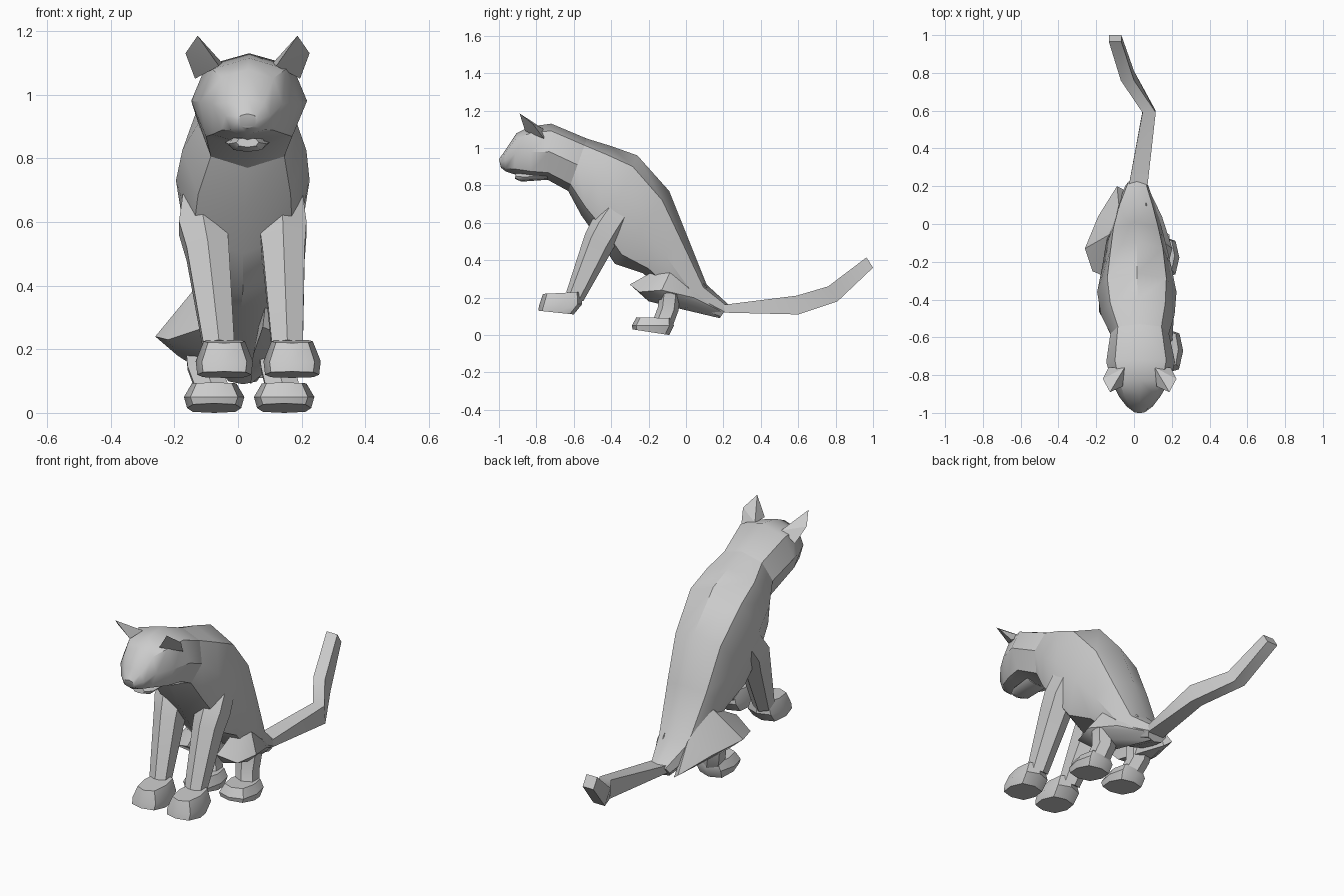
import bpy, bmesh
from math import sin, cos, pi, radians
from mathutils import Vector


def finish(name, bm, angle=40):
    bmesh.ops.recalc_face_normals(bm, faces=bm.faces)
    mesh = bpy.data.meshes.new(name)
    bm.to_mesh(mesh)
    bm.free()
    ob = bpy.data.objects.new(name, mesh)
    bpy.context.collection.objects.link(ob)
    bpy.ops.object.select_all(action='DESELECT')
    ob.select_set(True)
    bpy.context.view_layer.objects.active = ob
    bpy.ops.object.shade_smooth_by_angle(angle=radians(angle))
    return ob


def loft(name, rings, n=8, power=0.85, phase=0.0, angle=40):
    """Each ring: (y, z) of one end, (y, z) of the other, centre x, half width."""
    def shape(v):
        return 0.0 if abs(v) < 1e-6 else abs(v) ** power * (1 if v > 0 else -1)
    bm = bmesh.new()
    loops = []
    for a, b, cx, hw in rings:
        a, b = Vector((cx, *a)), Vector((cx, *b))
        mid, half = (a + b) / 2, (a - b) / 2
        loops.append([bm.verts.new(mid + half * shape(cos(t)) + Vector((hw * shape(sin(t)), 0, 0)))
                      for t in (phase + 2 * pi * i / n for i in range(n))])
    for p, q in zip(loops, loops[1:]):
        for i in range(n):
            j = (i + 1) % n
            bm.faces.new((p[i], p[j], q[j], q[i]))
    bm.faces.new(loops[0])
    bm.faces.new(loops[-1])
    return finish(name, bm, angle)


def hull(name, points, angle=35):
    bm = bmesh.new()
    for p in points:
        bm.verts.new(p)
    res = bmesh.ops.convex_hull(bm, input=bm.verts)
    bmesh.ops.delete(bm, geom=list({v for v in res["geom_interior"] if isinstance(v, bmesh.types.BMVert)}),
                     context='VERTS')
    return finish(name, bm, angle)


# torso from neck to rump
loft("torso", [
    ((-0.53, 1.05), (-0.63, 0.77), 0.03, 0.155),
    ((-0.40, 1.01), (-0.56, 0.64), 0.02, 0.195),
    ((-0.26, 0.96), (-0.46, 0.50), 0.015, 0.21),
    ((-0.09, 0.77), (-0.38, 0.38), 0.015, 0.185),
    ((0.01, 0.52), (-0.23, 0.33), 0.01, 0.16),
    ((0.11, 0.27), (-0.02, 0.15), 0.01, 0.12),
    ((0.23, 0.16), (0.18, 0.09), 0.015, 0.06)])

# head tapering to the muzzle
loft("head", [
    ((-0.53, 1.05), (-0.63, 0.77), 0.03, 0.155),
    ((-0.72, 1.13), (-0.74, 0.83), 0.035, 0.182),
    ((-0.83, 1.115), (-0.83, 0.84), 0.035, 0.155),
    ((-0.905, 1.08), (-0.92, 0.86), 0.03, 0.11),
    ((-0.965, 0.99), (-0.965, 0.875), 0.03, 0.07),
    ((-1.0, 0.94), (-0.99, 0.895), 0.03, 0.03)])
loft("chin", [
    ((-0.74, 0.87), (-0.74, 0.83), 0.03, 0.07),
    ((-0.86, 0.87), (-0.88, 0.82), 0.03, 0.06),
    ((-0.91, 0.865), (-0.915, 0.835), 0.03, 0.035)])

# ears
for side, s in (("left", -1), ("right", 1)):
    hull(side + "_ear", [(0.03 + s * x, y, z) for x, y, z in (
        (0.157, -0.89, 1.185), (0.195, -0.82, 1.13), (0.08, -0.76, 1.10),
        (0.09, -0.86, 1.09), (0.165, -0.76, 1.05))], 20)

# legs and paws: name, upper / middle / ankle / paw centre x, then hind leg / hind paw x
for side, up, mid, ankle, paw, hind, hind_paw in (
        ("left", -0.11, -0.095, -0.06, -0.043, -0.105, -0.075),
        ("right", 0.14, 0.143, 0.155, 0.17, 0.125, 0.145)):
    loft(side + "_front_leg", [
        ((-0.43, 0.72), (-0.29, 0.62), up, 0.07),
        ((-0.50, 0.62), (-0.34, 0.54), up, 0.085),
        ((-0.54, 0.54), (-0.39, 0.46), mid, 0.075),
        ((-0.64, 0.23), (-0.55, 0.18), ankle, 0.055)], n=6)
    loft(side + "_front_paw", [
        ((-0.79, 0.13), (-0.60, 0.11), paw, 0.085),
        ((-0.785, 0.16), (-0.555, 0.165), paw, 0.09),
        ((-0.765, 0.22), (-0.56, 0.23), paw, 0.065)], power=0.7)
    loft(side + "_hind_leg", [
        ((-0.14, 0.24), (-0.03, 0.21), hind, 0.07),
        ((-0.15, 0.15), (-0.04, 0.13), hind, 0.06),
        ((-0.18, 0.07), (-0.07, 0.05), hind_paw, 0.06)], n=6)
    loft(side + "_hind_paw", [
        ((-0.285, 0.03), (-0.09, 0.0), hind_paw, 0.085),
        ((-0.29, 0.05), (-0.065, 0.05), hind_paw, 0.095),
        ((-0.265, 0.095), (-0.07, 0.09), hind_paw, 0.07)], power=0.7)

# haunches, the left one spreading wider
for side, s in (("left", -1), ("right", 0.78)):
    hull(side + "_haunch", [(s * x, y, z) for x, y, z in (
        (0.12, -0.05, 0.41), (0.26, -0.13, 0.24), (0.22, -0.25, 0.23), (0.10, -0.30, 0.27),
        (0.06, -0.20, 0.18), (0.19, -0.10, 0.18), (0.09, 0.20, 0.12), (0.05, 0.18, 0.09),
        (0.19, 0.04, 0.20), (0.08, 0.10, 0.27), (0.06, -0.03, 0.14))])

# tail with a square section
loft("tail", [
    ((0.19, 0.16), (0.19, 0.12), 0.02, 0.05),
    ((0.59, 0.21), (0.60, 0.11), 0.08, 0.035),
    ((0.76, 0.26), (0.81, 0.18), -0.035, 0.035),
    ((0.965, 0.415), (1.0, 0.36), -0.10, 0.033)], n=4, power=0, phase=pi / 4)
